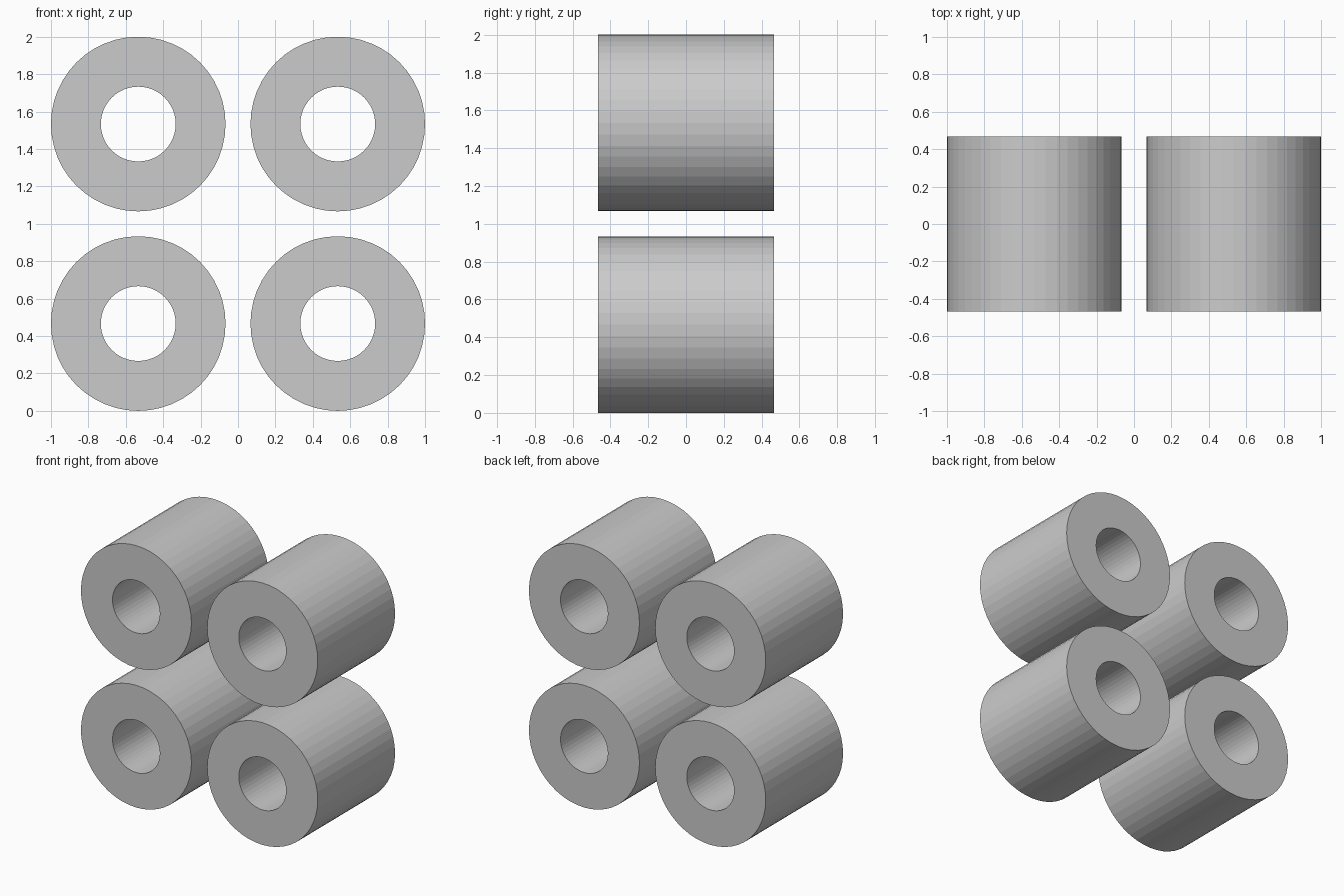
import bpy, bmesh, math

if "Cube" in bpy.data.objects:
    bpy.data.objects.remove(bpy.data.objects["Cube"])

SIDES = 48
OUTER, INNER, LENGTH = 0.4667, 0.2, 0.9333
OFFSET = 1 - OUTER


def tube(name, x, z):
    """Hollow cylinder lying along y, open right through."""
    bm = bmesh.new()

    def ring(radius, y):
        return [bm.verts.new((radius * math.cos(2 * math.pi * i / SIDES), y,
                              radius * math.sin(2 * math.pi * i / SIDES)))
                for i in range(SIDES)]

    h = LENGTH / 2
    rings = [ring(OUTER, -h), ring(OUTER, h), ring(INNER, h), ring(INNER, -h)]
    # Outer wall, back face, bore, front face
    for k in range(4):
        a, b = rings[k], rings[(k + 1) % 4]
        for i in range(SIDES):
            j = (i + 1) % SIDES
            bm.faces.new((a[i], b[i], b[j], a[j]))
    bmesh.ops.recalc_face_normals(bm, faces=bm.faces)
    mesh = bpy.data.meshes.new(name)
    bm.to_mesh(mesh)
    bm.free()
    obj = bpy.data.objects.new(name, mesh)
    obj.location = (x, 0, z)
    bpy.context.collection.objects.link(obj)


# Two by two stack of tubes
for row, z in (("lower", 1 - OFFSET), ("upper", 1 + OFFSET)):
    for side, x in (("left", -OFFSET), ("right", OFFSET)):
        tube(f"{row}_{side}_tube", x, z)
